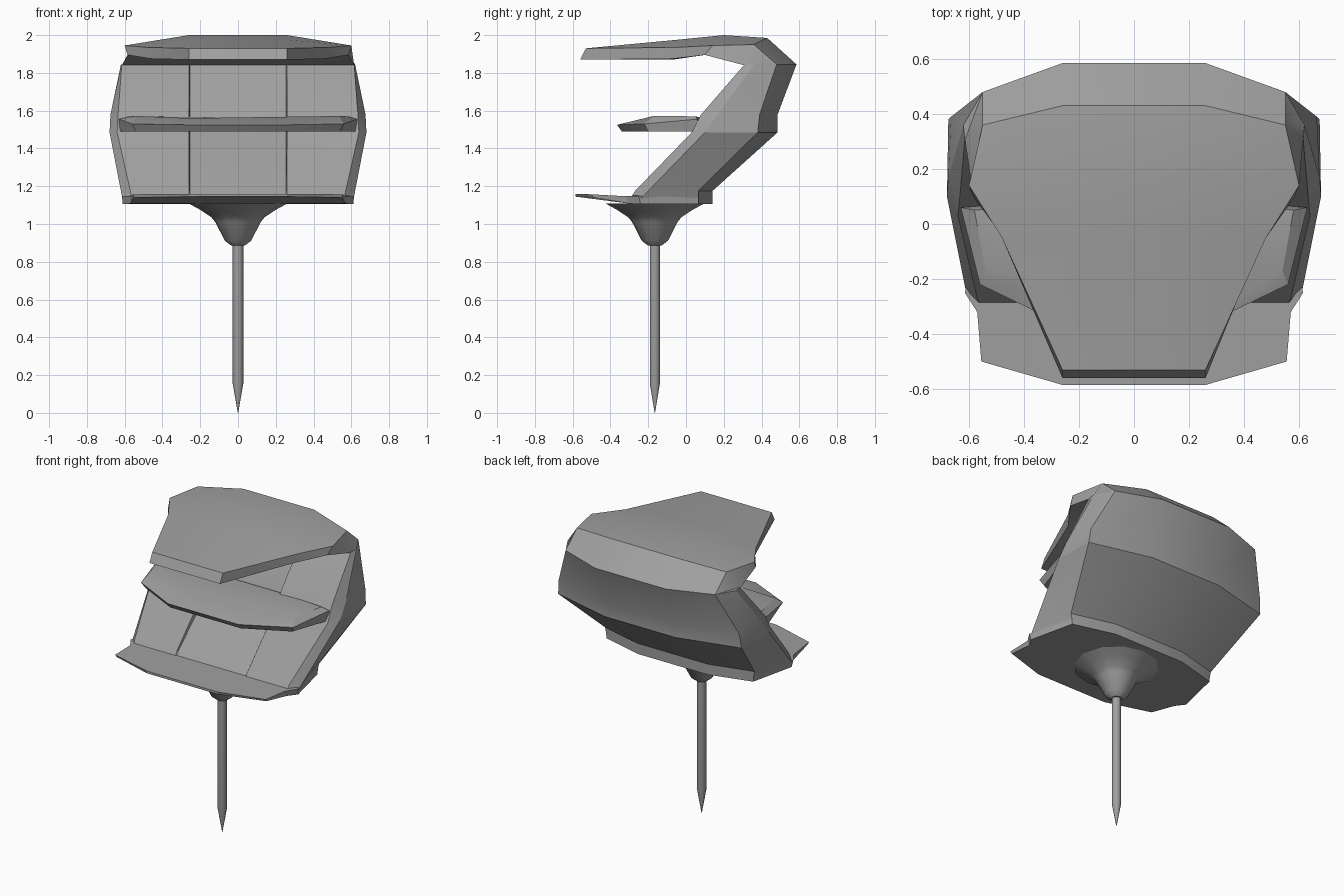
import bpy, bmesh, math

grey = bpy.data.materials.new("plain_grey")
grey.diffuse_color = (0.35, 0.35, 0.35, 1)


def finish(name, bm, angle):
    bmesh.ops.remove_doubles(bm, verts=bm.verts, dist=0.0005)
    bmesh.ops.recalc_face_normals(bm, faces=bm.faces)
    mesh = bpy.data.meshes.new(name)
    bm.to_mesh(mesh)
    bm.free()
    mesh.materials.append(grey)
    ob = bpy.data.objects.new(name, mesh)
    bpy.context.collection.objects.link(ob)
    bpy.ops.object.select_all(action='DESELECT')
    ob.select_set(True)
    bpy.context.view_layer.objects.active = ob
    bpy.ops.object.shade_smooth_by_angle(angle=math.radians(angle))
    return ob


def loft(name, halves, angle=20):
    """Skin rings; each ring is a right half that is mirrored in x."""
    bm = bmesh.new()
    rings = []
    for half in halves:
        pts = half + [(-x, y, z) for x, y, z in reversed(half)]
        rings.append([bm.verts.new(p) for p in pts])
    n = len(rings[0])
    for a, b in zip(rings, rings[1:]):
        for i in range(n):
            j = (i + 1) % n
            bm.faces.new((a[i], a[j], b[j], b[i]))
    bm.faces.new(rings[0])
    bm.faces.new(rings[-1])
    return finish(name, bm, angle)


def lathe(name, profile, sides, y, angle):
    """Revolve (radius, z) points about an upright axis."""
    bm = bmesh.new()
    rings = []
    for r, z in profile:
        rings.append([bm.verts.new((r * math.cos(t), y + r * math.sin(t), z))
                      for t in (math.tau * k / sides for k in range(sides))])
    for a, b in zip(rings, rings[1:]):
        for i in range(sides):
            j = (i + 1) % sides
            bm.faces.new((a[i], a[j], b[j], b[i]))
    bm.faces.new(rings[0])
    bm.faces.new(rings[-1])
    return finish(name, bm, angle)


# Leaning body: slanted front wall, bulging cheeks, three-panel back
def body_ring(z, front, recess, corner, cheek, back_corner, back):
    return [(0.255, front + recess, z), (0.26, front, z), (corner, front, z),
            (*cheek, z), (*back_corner, z), (0.26, back, z)]


loft("body", [
    body_ring(1.125, -0.30, 0.0, 0.56, (0.61, -0.25), (0.54, 0.065), 0.14),
    body_ring(1.175, -0.27, 0.01, 0.57, (0.62, -0.20), (0.55, 0.065), 0.14),
    body_ring(1.485, 0.03, 0.05, 0.64, (0.68, 0.10), (0.675, 0.38), 0.485),
    body_ring(1.58, 0.08, 0.03, 0.635, (0.675, 0.17), (0.665, 0.39), 0.485),
    body_ring(1.845, 0.31, 0.0, 0.615, (0.62, 0.36), (0.55, 0.48), 0.585),
], 24)

# Overhanging roof, from the front lip to the back crest
loft("roof", [
    [(0.255, -0.53, 1.93), (0.26, -0.53, 1.93), (0.26, -0.56, 1.87), (0.255, -0.56, 1.87)],
    [(0.26, -0.05, 1.975), (0.48, -0.05, 1.935), (0.46, -0.07, 1.875), (0.26, -0.07, 1.87)],
    [(0.26, 0.20, 2.0), (0.60, 0.14, 1.945), (0.585, 0.10, 1.895), (0.26, 0.10, 1.90)],
    [(0.26, 0.43, 1.985), (0.55, 0.36, 1.95), (0.615, 0.31, 1.84), (0.26, 0.31, 1.84)],
    [(0.26, 0.585, 1.845), (0.55, 0.48, 1.845), (0.62, 0.36, 1.845), (0.26, 0.36, 1.84)],
], 24)

# Middle shelf with turned-up ends
loft("middle_shelf", [
    [(0.26, -0.34, 1.49), (0.54, -0.20, 1.49), (0.63, 0.06, 1.49), (0.26, 0.09, 1.49)],
    [(0.26, -0.365, 1.525), (0.56, -0.22, 1.53), (0.63, 0.06, 1.555), (0.26, 0.09, 1.53)],
    [(0.26, -0.20, 1.56), (0.54, -0.17, 1.572), (0.58, 0.05, 1.57), (0.26, 0.09, 1.56)],
], 30)

# Bottom plate with a thin lip at the front
loft("bottom_plate", [
    [(0.26, -0.585, 1.145), (0.55, -0.49, 1.14), (0.57, -0.30, 1.108),
     (0.61, -0.24, 1.105), (0.54, 0.065, 1.105), (0.26, 0.14, 1.105)],
    [(0.26, -0.585, 1.16), (0.555, -0.50, 1.157), (0.57, -0.32, 1.147),
     (0.615, -0.25, 1.147), (0.545, 0.065, 1.175), (0.26, 0.14, 1.175)],
], 24)

# Flared socket under the plate, and the pointed stake
lathe("socket", [(0.035, 0.885), (0.07, 0.912), (0.12, 1.01), (0.14, 1.035),
                 (0.20, 1.075), (0.26, 1.108)], 12, -0.165, 35)
lathe("stake", [(0.001, 0.0), (0.028, 0.155), (0.028, 0.90)], 10, -0.165, 40)
